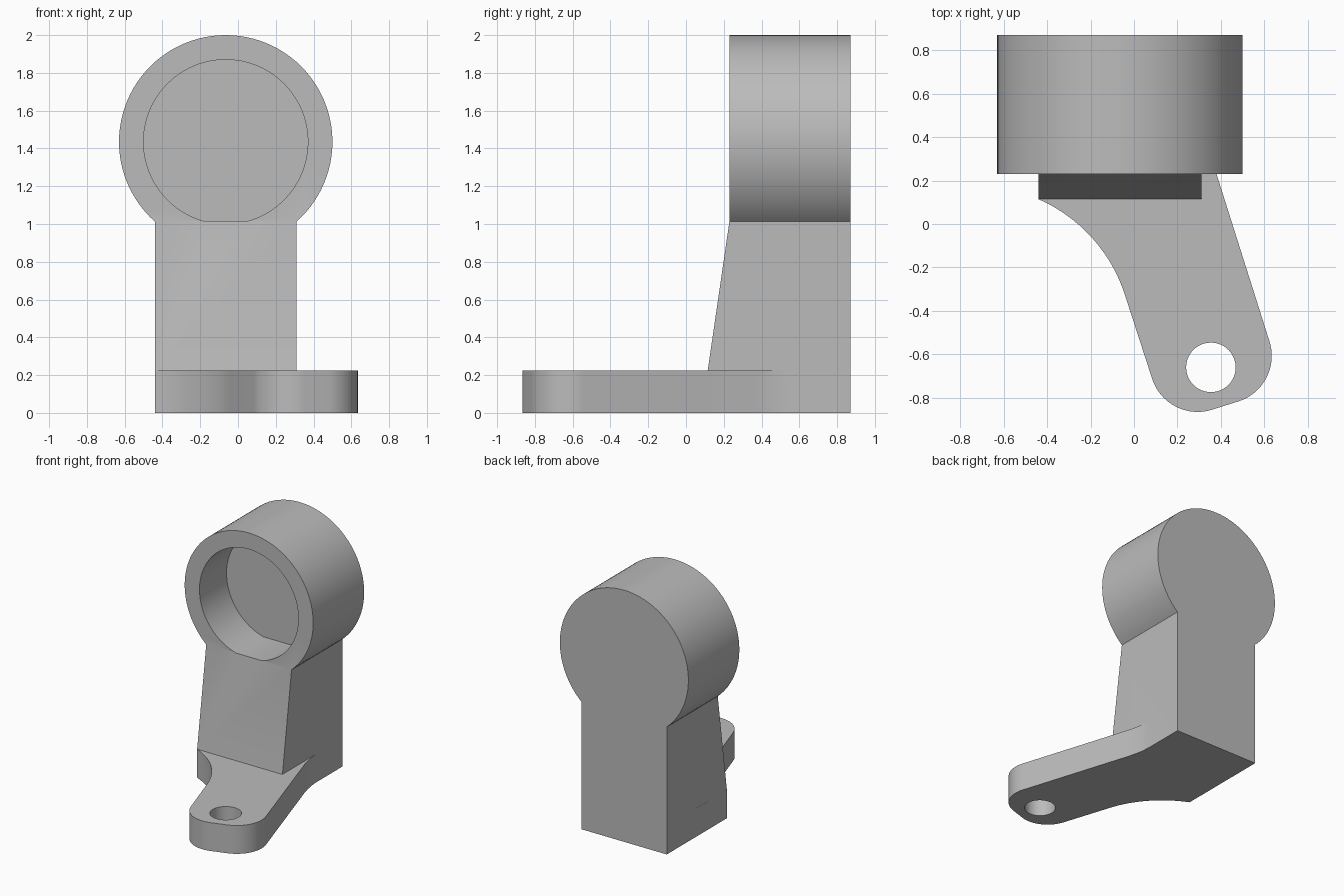
import bpy, bmesh
from math import sin, cos, radians
from mathutils import Vector

if "Cube" in bpy.data.objects:
    bpy.data.objects.remove(bpy.data.objects["Cube"], do_unlink=True)

grey = bpy.data.materials.new("plain grey")
grey.use_nodes = True
grey.diffuse_color = (0.5, 0.5, 0.5, 1)
grey.node_tree.nodes["Principled BSDF"].inputs["Base Color"].default_value = (0.5, 0.5, 0.5, 1)


def arc(cx, cy, r, start, end, steps):
    angles = [radians(start + (end - start) * i / steps) for i in range(steps + 1)]
    return [(cx + r * cos(a), cy + r * sin(a)) for a in angles]


def circle(cx, cy, r, steps=96):
    return arc(cx, cy, r, 0, 360, steps)[:-1]


def prism(name, outline, axis, low, high):
    """Extrude a 2D outline along the named axis."""
    place = {"x": lambda a, b: (low, a, b),
             "y": lambda a, b: (a, low, b),
             "z": lambda a, b: (a, b, low)}[axis]
    bm = bmesh.new()
    face = bm.faces.new([bm.verts.new(place(a, b)) for a, b in outline])
    grown = bmesh.ops.extrude_face_region(bm, geom=[face])["geom"]
    shift = Vector([(high - low) * (axis == k) for k in "xyz"])
    bmesh.ops.translate(bm, vec=shift, verts=[v for v in grown if isinstance(v, bmesh.types.BMVert)])
    bmesh.ops.recalc_face_normals(bm, faces=bm.faces)
    mesh = bpy.data.meshes.new(name)
    bm.to_mesh(mesh)
    bm.free()
    mesh.materials.append(grey)
    obj = bpy.data.objects.new(name, mesh)
    bpy.context.collection.objects.link(obj)
    return obj


def combine(target, tool, operation):
    """Apply a boolean and discard the tool."""
    mod = target.modifiers.new(operation, "BOOLEAN")
    mod.operation, mod.object, mod.solver = operation, tool, "EXACT"
    bpy.context.view_layer.objects.active = target
    bpy.ops.object.modifier_apply(modifier=mod.name)
    bpy.data.objects.remove(tool, do_unlink=True)


LEFT, RIGHT, BACK, RING_FRONT = -0.44, 0.31, 0.87, 0.23
RING_X, RING_Z = -0.065, 1.435
FOOT_TOP, NECK = 0.225, 1.015

# Cup: cylinder with a blind pocket open to the front
bracket = prism("cup_bracket", circle(RING_X, RING_Z, 0.565), "y", RING_FRONT, BACK)
pocket = prism("pocket_cutter", circle(RING_X, RING_Z, 0.435), "y", 0, 0.57)
combine(bracket, pocket, "DIFFERENCE")

# Column: tapered front, flat back
side = [(0.115, FOOT_TOP), (RING_FRONT, NECK), (BACK, NECK), (BACK, FOOT_TOP - 0.1), (0.115, FOOT_TOP - 0.1)]
column = prism("column", side, "x", LEFT, RIGHT)
combine(bracket, column, "UNION")

# Foot: angled arm with a rounded end and concave blend into the column
tilt = 17.5
plan = [(RIGHT, BACK), (LEFT, BACK)]
plan += arc(-0.73, -0.548, 0.723, 66.4, tilt, 20)
plan += arc(0.293, -0.645, 0.22, 180 + tilt, 270 + tilt, 20)
plan += arc(0.414, -0.607, 0.22, tilt - 90, tilt, 20)
plan += [(0.342, 0.35), (0.327, 0.41), (0.315, 0.47), (RIGHT, 0.54)]
foot = prism("foot", plan, "z", 0, FOOT_TOP)
hole = prism("hole_cutter", circle(0.354, -0.66, 0.114, 48), "z", -0.1, 0.4)
combine(foot, hole, "DIFFERENCE")
combine(bracket, foot, "UNION")

# Smooth the round walls, keep corners crisp
bpy.ops.object.select_all(action="DESELECT")
bracket.select_set(True)
bpy.context.view_layer.objects.active = bracket
bpy.ops.object.shade_smooth_by_angle(angle=radians(25))
